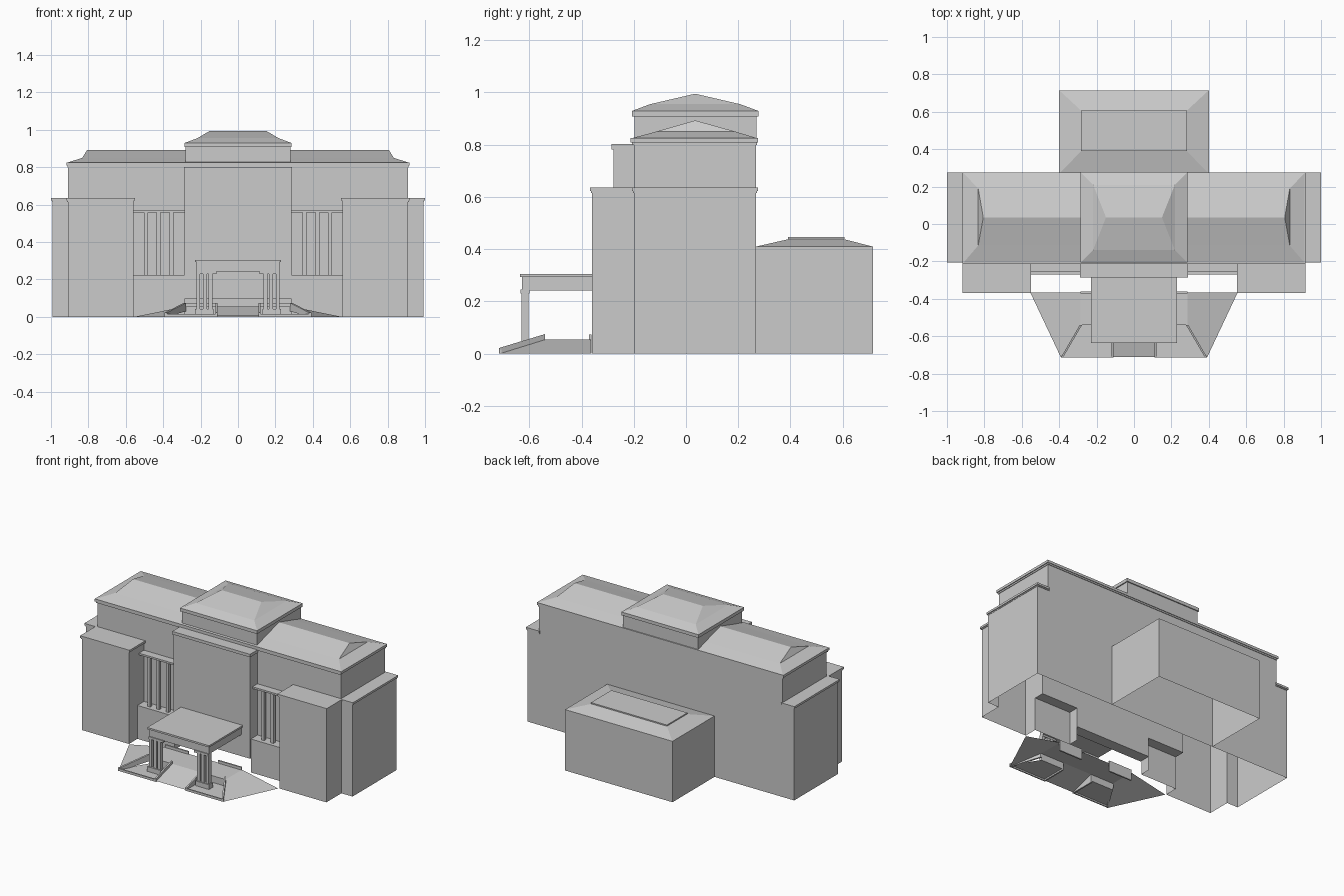
import bpy

if "Cube" in bpy.data.objects:
    bpy.data.objects.remove(bpy.data.objects["Cube"])


def mesh(name, verts, faces, mirror=False):
    me = bpy.data.meshes.new(name)
    me.from_pydata(verts, [], faces)
    ob = bpy.data.objects.new(name, me)
    bpy.context.collection.objects.link(ob)
    if mirror:
        ob.modifiers.new("mirror", 'MIRROR')
    return ob


def loft(name, rings, bottom=False, top=True, mirror=False):
    n = len(rings[0])
    verts = [p for r in rings for p in r]
    faces = [(k * n + i, k * n + (i + 1) % n, (k + 1) * n + (i + 1) % n, (k + 1) * n + i)
             for k in range(len(rings) - 1) for i in range(n)]
    if top:
        faces.append(tuple(range(len(verts) - n, len(verts))))
    if bottom:
        faces.append(tuple(reversed(range(n))))
    return mesh(name, verts, faces, mirror)


def rect(x0, x1, y0, y1, z):
    return [(x0, y0, z), (x1, y0, z), (x1, y1, z), (x0, y1, z)]


def box(name, x0, x1, y0, y1, z0, z1, bottom=True, top=True, mirror=False):
    return loft(name, [rect(x0, x1, y0, y1, z) for z in (z0, z1)], bottom, top, mirror)


def wall(name, pts, z0, z1):
    n = len(pts)
    verts = [(x, y, z) for z in (z0, z1) for x, y in pts]
    return mesh(name, verts, [(i, i + 1, n + i + 1, n + i) for i in range(n - 1)], True)


# Main shell with projecting front pavilions, open underneath
outer = [(.56, -.36), (.91, -.36), (.91, -.2), (.993, -.2), (.993, .268), (0, .268)]
wall("lower_walls", [(.285, -.2), (.285, -.27), (.56, -.27)] + outer, 0, .225)
wall("middle_walls", [(.285, -.2), (.56, -.2)] + outer, .225, .62)
mesh("window_ledge", rect(.285, .56, -.27, -.2, .225), [(0, 1, 2, 3)], True)
box("upper_walls", -.908, .908, -.2, .268, .615, .80, bottom=False, top=False)

# Stepped cornices
box("end_cornice_lower", .9, .995, -.203, .272, .615, .622, mirror=True)
box("end_cornice", .9, 1.0, -.207, .276, .622, .636, mirror=True)
box("pavilion_cornice_lower", .556, .914, -.364, -.2, .615, .622, mirror=True)
box("pavilion_cornice", .55, .918, -.368, -.2, .622, .636, mirror=True)
box("main_cornice_lower", -.912, .912, -.207, .272, .798, .808)
box("main_cornice", -.918, .918, -.213, .276, .808, .825)

# Window piers and lintels in the recesses
for i, x in enumerate((.355, .425, .492)):
    box("window_pier_%d" % i, x - .01, x + .01, -.245, -.225, .225, .56, False, False, True)
box("window_lintel", .285, .56, -.253, -.2, .558, .57, mirror=True)

# Main roof with small steep end gables
loft("main_roof", [rect(-.912, .912, -.207, .272, .825),
                   rect(-.833, .833, -.115, .19, .85),
                   rect(-.806, .806, .034, .036, .893)])

# Central front block
box("centre_block", -.285, .285, -.278, -.2, .095, .785)
box("centre_cornice", -.29, .29, -.286, -.2, .782, .802)

# Central attic and its curved hip roof
box("attic_walls", -.28, .28, -.198, .27, .80, .91, bottom=False, top=False)
box("attic_cornice", -.287, .287, -.207, .277, .908, .93)
loft("attic_roof", [rect(-.285, .285, -.205, .275, .93),
                    rect(-.218, .218, -.138, .208, .955),
                    rect(-.15, .15, .034, .036, .995)])

# Rear block with hip roof and flat panel
box("rear_walls", -.4, .4, .268, .715, 0, .41, bottom=False, top=False)
loft("rear_roof", [rect(-.4, .4, .268, .715, .41), rect(-.278, .278, .395, .602, .439)])
box("rear_roof_panel", -.283, .283, .39, .607, .439, .447)

# Porch canopy
box("porch_frieze", -.222, .222, -.628, -.278, .242, .295)
box("porch_slab", -.23, .23, -.636, -.278, .293, .305)
box("porch_beam", .115, .222, -.634, -.60, .23, .245, mirror=True)
for i, (a, b) in enumerate(((.137, .158), (.165, .188), (.203, .223))):
    box("porch_pier_%d" % i, a, b, -.63, -.602, .04, .232, False, False, True)
box("porch_plinth", .13, .23, -.637, -.595, .01, .042, mirror=True)

# Terrace: flat top, sloping sides, low front beds
mesh("terrace_top", rect(0, .285, -.54, -.365, .055), [(0, 1, 2, 3)], True)
mesh("terrace_side", [(.285, -.54, .055), (.39, -.715, 0), (.555, -.365, 0), (.285, -.365, .055)],
     [(0, 1, 2, 3)], True)
mesh("terrace_bed", [(.11, -.71, .01), (.39, -.71, .01), (.285, -.54, .01), (.11, -.54, .01),
                     (.285, -.54, .055), (.11, -.54, .055)], [(0, 1, 2, 3), (3, 2, 4, 5)], True)
box("terrace_front_edge", .11, .39, -.715, -.707, 0, .016, mirror=True)

# Rising kerbs beside the beds
loft("terrace_kerb", [[(.38, -.715, 0), (.392, -.715, 0), (.29, -.54, .03), (.278, -.54, .03)],
                      [(.38, -.715, .022), (.392, -.715, .022), (.29, -.54, .075), (.278, -.54, .075)]],
     bottom=True, mirror=True)

# Entrance ramp with side kerbs
mesh("entrance_ramp", [(0, -.712, .005), (.11, -.712, .005), (.11, -.54, .055), (0, -.54, .055)],
     [(0, 1, 2, 3)], True)
loft("ramp_kerb", [[(.11, -.715, 0), (.12, -.715, 0), (.12, -.54, 0), (.11, -.54, 0)],
                   [(.11, -.715, .022), (.12, -.715, .022), (.12, -.54, .075), (.11, -.54, .075)]],
     bottom=True, mirror=True)
box("terrace_back_kerb", .11, .285, -.372, -.362, 0, .073, mirror=True)
